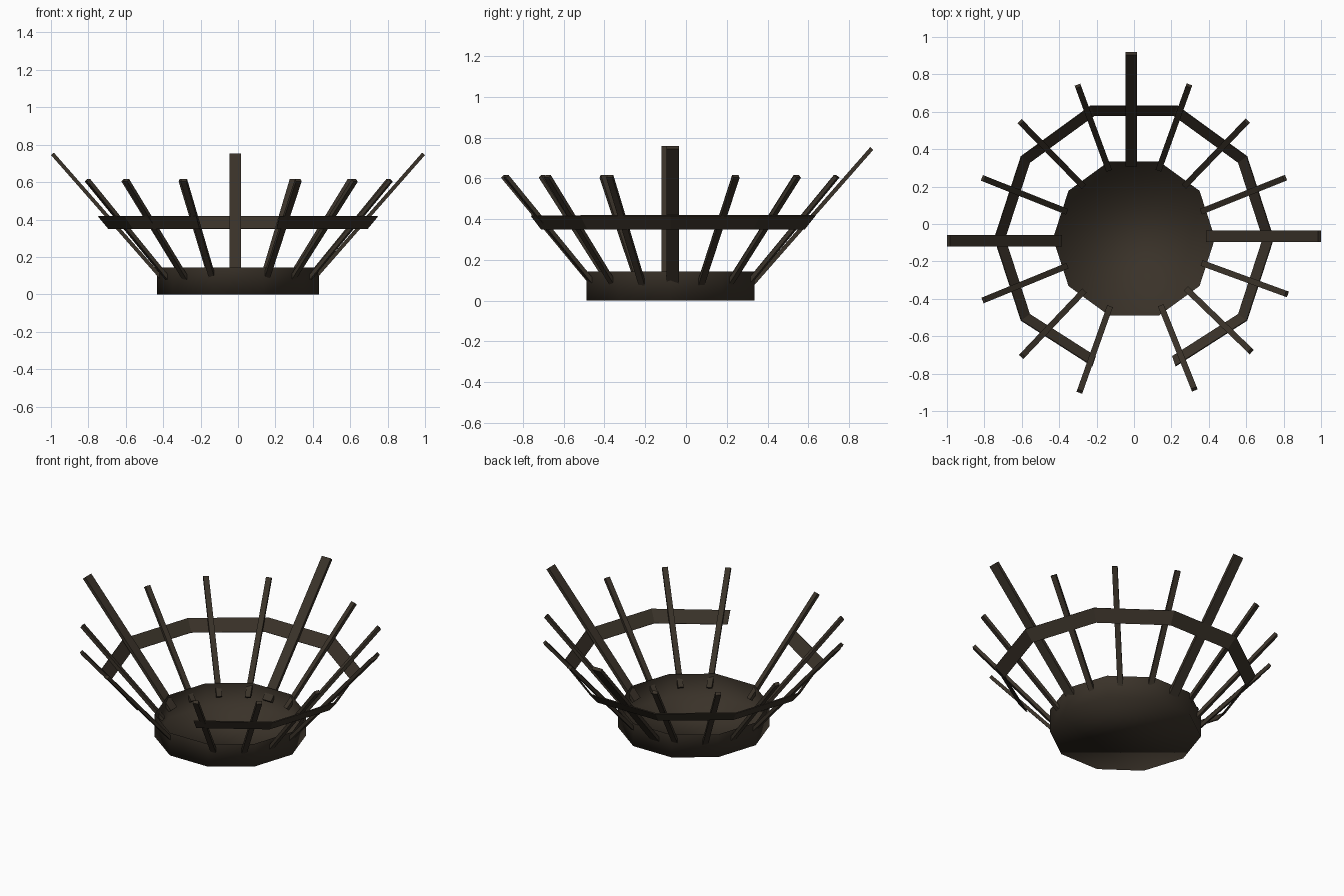
import bpy, bmesh, math
from mathutils import Vector, Matrix

if "Cube" in bpy.data.objects:
    bpy.data.objects.remove(bpy.data.objects["Cube"])

CY = -0.077  # y of the shared axis

mat = bpy.data.materials.new("dark brown metal")
mat.diffuse_color = (0.042, 0.032, 0.022, 1)
mat.use_nodes = True
mat.node_tree.nodes["Principled BSDF"].inputs["Base Color"].default_value = mat.diffuse_color


def finish(name, bm):
    bmesh.ops.recalc_face_normals(bm, faces=bm.faces)
    me = bpy.data.meshes.new(name)
    bm.to_mesh(me)
    bm.free()
    me.materials.append(mat)
    ob = bpy.data.objects.new(name, me)
    bpy.context.collection.objects.link(ob)
    return ob


def ring_point(r, deg, z):
    a = math.radians(deg)
    return Vector((r * math.cos(a), CY + r * math.sin(a), z))


# open ten-sided dish: floor and upright wall
bm = bmesh.new()
low = [bm.verts.new(ring_point(0.433, 36 * i, 0)) for i in range(10)]
top = [bm.verts.new(ring_point(0.433, 36 * i, 0.143)) for i in range(10)]
bm.faces.new(low[::-1])
for i in range(10):
    j = (i + 1) % 10
    bm.faces.new((low[i], low[j], top[j], top[i]))
dish = finish("dish", bm)
for p in dish.data.polygons:
    p.use_smooth = True

# flared band, open at the front
bm = bmesh.new()
prev = None
for i in range(10):
    deg = -72 + 36 * i
    k = 0.962 if i in (0, 9) else 1.0
    pair = [bm.verts.new(ring_point(r * k, deg, z))
            for r, z in ((0.69, 0.35), (0.746, 0.417))]
    if prev:
        bm.faces.new((prev[0], pair[0], pair[1], prev[1]))
    prev = pair
band = finish("basket_band", bm)
sol = band.modifiers.new("thickness", 'SOLIDIFY')
sol.thickness = 0.006
sol.offset = 0


def strut(name, deg, r_end, width, side=0.0):
    """Flat bar leaning outward; deg is measured clockwise from the back."""
    slope = 1.138
    r0 = 0.392
    a = Vector((0, r0, 0.068))
    b = Vector((0, r_end, 0.068 + (r_end - r0) * slope))
    d = (b - a).normalized()
    side_axis = Vector((1, 0, 0))
    n = side_axis.cross(d)
    mid = (a + b) / 2
    m = Matrix((side_axis, d, n)).transposed().to_4x4()
    m.translation = mid + Vector((side, 0, 0))
    size = Matrix.Diagonal((width, (b - a).length, 0.02, 1))
    spin = Matrix.Translation((0, CY, 0)) @ Matrix.Rotation(-math.radians(deg), 4, 'Z')
    bm = bmesh.new()
    bmesh.ops.create_cube(bm, size=1, matrix=spin @ m @ size)
    finish(name, bm)


# thin struts, grouped either side of the wide ones
for i, deg in enumerate((19.8, 44, 68.2, 110, 134, 158.2)):
    strut("thin_strut_right", deg, 0.868, 0.032)
for i, deg in enumerate((20.2, 44.3, 68.3, 112.3, 136.4, 160.5)):
    strut("thin_strut_left", -deg, 0.868, 0.032)

# three wide, taller struts
strut("wide_strut_back", 0, 0.988, 0.062, -0.015)
strut("wide_strut_right", 90, 0.992, 0.062, -0.012)
strut("wide_strut_left", -90, 0.992, 0.062, -0.013)
